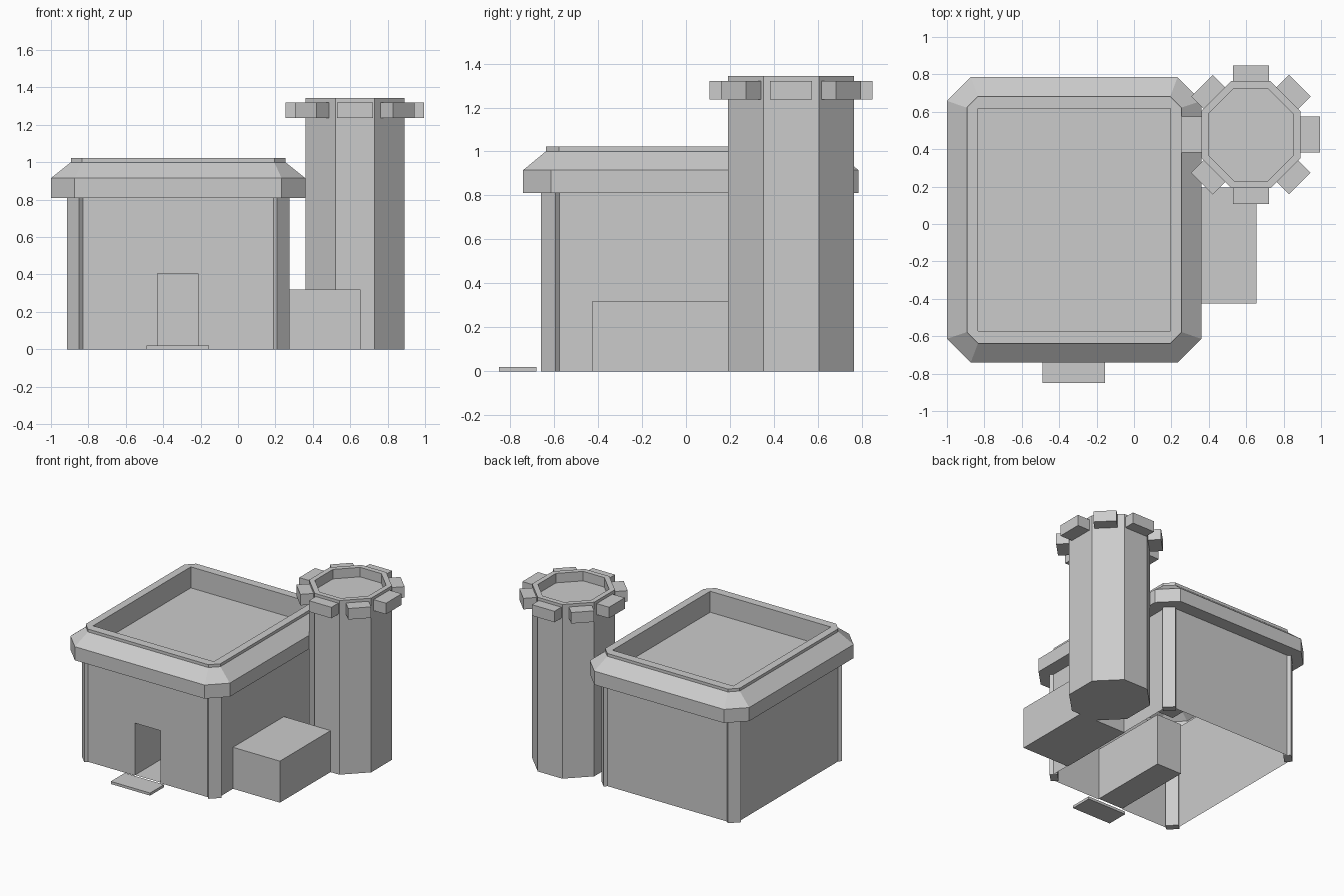
import bpy, bmesh, math
from mathutils import Matrix, Vector

if "Cube" in bpy.data.objects:
    bpy.data.objects.remove(bpy.data.objects["Cube"], do_unlink=True)

stone = bpy.data.materials.new("grey_stone")
stone.use_nodes = True
GREY = (0.6, 0.6, 0.6, 1)
stone.diffuse_color = GREY
stone.node_tree.nodes["Principled BSDF"].inputs["Base Color"].default_value = GREY

HOUSE = Vector((-0.32, 0.022))
TOWER = Vector((0.625, 0.478))
EAVES = 0.81


def finish(bm, name):
    bmesh.ops.remove_doubles(bm, verts=bm.verts, dist=0.0001)
    mesh = bpy.data.meshes.new(name)
    bm.to_mesh(mesh)
    bm.free()
    mesh.materials.append(stone)
    obj = bpy.data.objects.new(name, mesh)
    bpy.context.collection.objects.link(obj)
    return obj


def box(name, lo, hi, skip=None):
    """Axis-aligned box, optionally without the face that looks along skip."""
    bm = bmesh.new()
    bmesh.ops.create_cube(bm, size=1)
    for v in bm.verts:
        v.co = [l + (c + 0.5) * (h - l) for c, l, h in zip(v.co, lo, hi)]
    if skip:
        gone = [f for f in bm.faces if f.normal.dot(Vector(skip)) > 0.9]
        bmesh.ops.delete(bm, geom=gone, context="FACES")
    return finish(bm, name)


def octagon(hx, hy, cut):
    """Rectangle outline with its four corners cut off, counter-clockwise."""
    return [(hx, cut - hy), (hx, hy - cut), (hx - cut, hy), (cut - hx, hy),
            (-hx, hy - cut), (-hx, cut - hy), (cut - hx, -hy), (hx - cut, -hy)]


def loft(name, centre, rings, bottom=False, top=False):
    """Skin a stack of cut-corner outlines given as (hx, hy, cut, z)."""
    bm = bmesh.new()
    loops = [[bm.verts.new((centre.x + x, centre.y + y, z)) for x, y in octagon(hx, hy, cut)]
             for hx, hy, cut, z in rings]
    for a, b in zip(loops, loops[1:]):
        for i in range(8):
            j = (i + 1) % 8
            bm.faces.new((a[i], a[j], b[j], b[i]))
    if bottom:
        bm.faces.new(loops[0][::-1])
    if top:
        bm.faces.new(loops[-1])
    bmesh.ops.dissolve_degenerate(bm, dist=0.0001, edges=bm.edges)
    return finish(bm, name)


# House walls, hollow and open below, with a doorway in the front
WX, WY, WCUT = 0.575, 0.662, 0.065
walls = loft("house_walls", HOUSE, [(WX, WY, WCUT, 0), (WX, WY, WCUT, EAVES)])
front = HOUSE.y - WY
door_l, door_r, door_top = -0.43, -0.215, 0.405
bm = bmesh.new()
bm.from_mesh(walls.data)
bmesh.ops.delete(bm, geom=[f for f in bm.faces if f.normal.y < -0.9], context="FACES")
x0, x1 = HOUSE.x - WX + WCUT, HOUSE.x + WX - WCUT
outline = [(x0, 0), (door_l, 0), (door_l, door_top), (door_r, door_top),
           (door_r, 0), (x1, 0), (x1, EAVES), (x0, EAVES)]
bm.faces.new([bm.verts.new((x, front, z)) for x, z in outline])
bmesh.ops.remove_doubles(bm, verts=bm.verts, dist=0.0001)
bm.to_mesh(walls.data)
bm.free()
passage = box("door_passage", (door_l, front, 0.005), (door_r, 0, door_top), skip=(0, -1, 0))
box("door_step", (-0.49, -0.85, 0), (-0.155, -0.68, 0.02))

# Corner pilasters standing out from the cut corners
for sx, sx_name in ((-1, "right"), (1, "left")):
    for sy, sy_name in ((-1, "front"), (1, "back")):
        bm = bmesh.new()
        turn = Matrix.Rotation(math.atan2(sy, sx), 4, "Z")
        spot = Matrix.Translation((HOUSE.x + sx * (WX - WCUT / 2),
                                   HOUSE.y + sy * (WY - WCUT / 2), EAVES / 2))
        size = Matrix.Diagonal((0.056, WCUT * math.sqrt(2), EAVES, 1))
        bmesh.ops.create_cube(bm, size=1, matrix=spot @ turn @ size)
        finish(bm, f"{sy_name}_{sx_name}_pilaster")

# Roof: overhanging eaves, sloped cornice, low lip and sunken deck
loft("roof", HOUSE, [
    (WX, WY, WCUT, EAVES),
    (0.68, 0.763, 0.127, EAVES),
    (0.68, 0.763, 0.127, 0.915),
    (0.574, 0.66, 0.06, 1.0),
    (0.574, 0.66, 0.06, 1.022),
    (0.515, 0.595, 0, 1.022),
    (0.515, 0.595, 0, 0.86)], top=True)

# Annex against the side wall
box("annex", (0.25, -0.425, 0), (0.655, 0.195, 0.32))

# Tower with a sunken top
TX, TY, TCUT = 0.265, 0.286, 0.16
loft("tower", TOWER, [
    (TX, TY, TCUT, 0),
    (TX, TY, TCUT, 1.343),
    (0.227, 0.247, 0.137, 1.343),
    (0.227, 0.247, 0.137, 1.27)], bottom=True, top=True)

# Ring of blocks around the tower top
for i in range(8):
    bm = bmesh.new()
    width = 0.163 if i % 2 else 0.192
    turn = Matrix.Rotation(i * math.pi / 4, 4, "Z")
    place = Matrix.Translation((TOWER.x, TOWER.y, 1.278))
    shape = Matrix.Translation((0.312, 0, 0)) @ Matrix.Diagonal((0.116, width, 0.085, 1))
    bmesh.ops.create_cube(bm, size=1, matrix=place @ turn @ shape)
    finish(bm, f"tower_block_{i + 1}")
